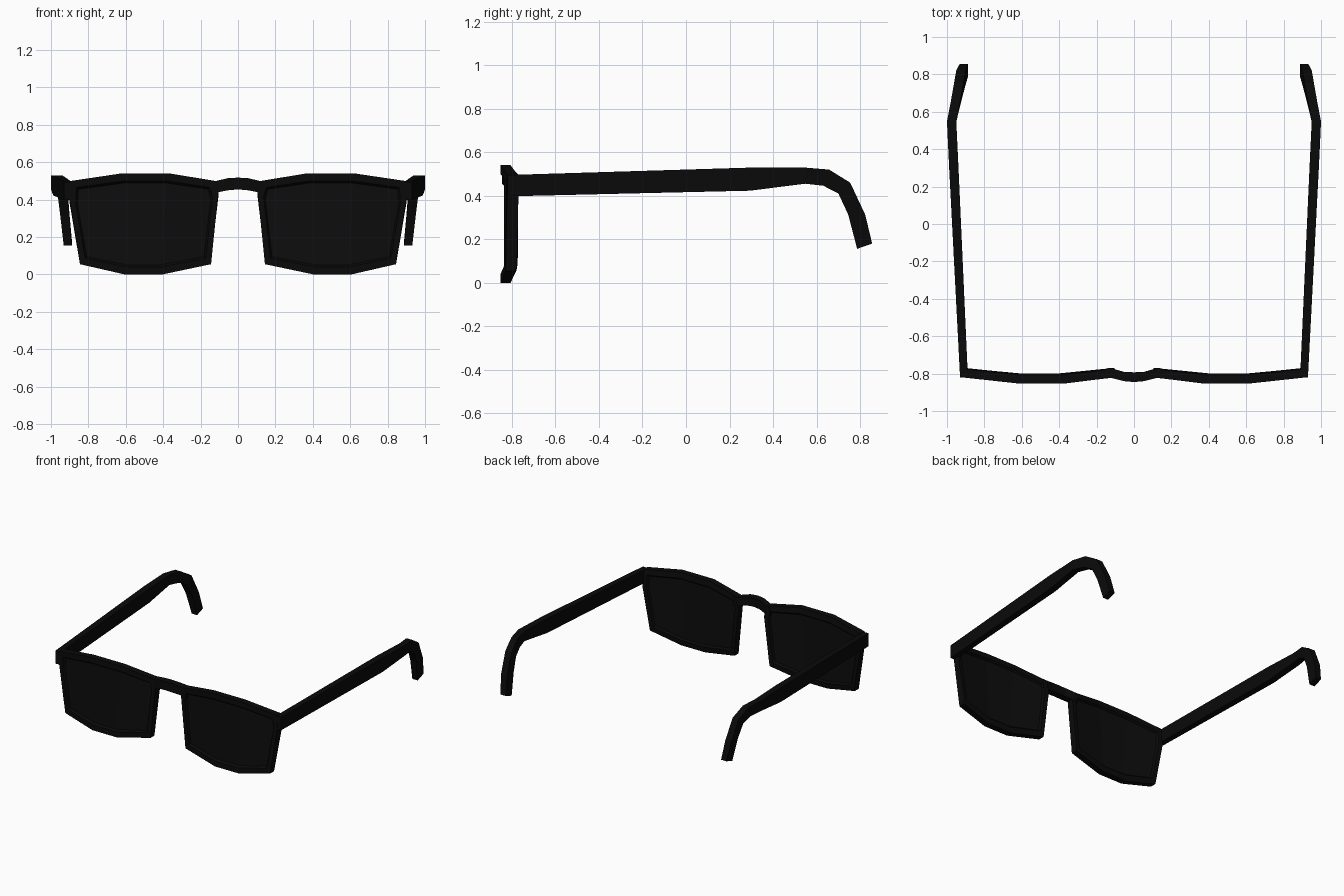
import bpy, bmesh

if "Cube" in bpy.data.objects:
    bpy.data.objects.remove(bpy.data.objects["Cube"], do_unlink=True)


def material(name, value):
    m = bpy.data.materials.new(name)
    m.use_nodes = True
    colour = (value, value, value, 1)
    m.diffuse_color = colour
    bsdf = next(n for n in m.node_tree.nodes if n.type == "BSDF_PRINCIPLED")
    bsdf.inputs["Base Color"].default_value = colour
    bsdf.inputs["Roughness"].default_value = 0.6
    return m


black = material("frame_black", 0.003)
tint = material("lens_black", 0.004)


def finish(bm, name, mat):
    """Turn a left-hand half into a mirrored, flat-shaded object."""
    bmesh.ops.recalc_face_normals(bm, faces=bm.faces)
    mesh = bpy.data.meshes.new(name)
    bm.to_mesh(mesh)
    bm.free()
    mesh.materials.append(mat)
    ob = bpy.data.objects.new(name, mesh)
    bpy.context.collection.objects.link(ob)
    mirror = ob.modifiers.new("mirror", "MIRROR")
    mirror.merge_threshold = 0.0005
    return ob


def loft(bm, sections, cap_start=True, cap_end=True, closed=False):
    """Skin matching rings of points."""
    rings = [[bm.verts.new(p) for p in s] for s in sections]
    pairs = list(zip(rings, rings[1:]))
    if closed:
        pairs.append((rings[-1], rings[0]))
    for a, b in pairs:
        for i in range(len(a)):
            j = (i + 1) % len(a)
            bm.faces.new((a[i], a[j], b[j], b[i]))
    if cap_start and not closed:
        bm.faces.new(rings[0])
    if cap_end and not closed:
        bm.faces.new(rings[-1])


def bow(x):
    """Forward bulge of the front across one eye."""
    if x < 0.364:
        t = (x - 0.12) / 0.244
    else:
        t = (0.9 - x) / 0.27
    return -0.03 * max(0, min(1, t))


# Eye outline: top edge, outer side, bottom edge, inner side
outline = [(0.12, 0.5), (0.364, 0.54), (0.626, 0.54), (0.895, 0.5), (0.9, 0.4),
           (0.845, 0.055), (0.604, 0), (0.406, 0), (0.144, 0.055), (0.105, 0.44)]


def eye_loop(sx, sz, y):
    pts = [(0.5 + (x - 0.5) * sx, 0.27 + (z - 0.27) * sz) for x, z in outline]
    return [(x, y + bow(x), z) for x, z in pts]


# Rims
bm = bmesh.new()
loft(bm, [eye_loop(1, 1, -0.822), eye_loop(0.92, 0.85, -0.822), eye_loop(0.89, 0.8, -0.804),
          eye_loop(0.89, 0.8, -0.785), eye_loop(0.92, 0.85, -0.77), eye_loop(1, 0.85, -0.77),
          eye_loop(1, 1, -0.776)], closed=True)
finish(bm, "rims", black)

# Lenses, folded along the two upright creases
bm = bmesh.new()
for y in (-0.807, -0.783):
    v = [bm.verts.new(p) for p in eye_loop(0.92, 0.86, y)]
    for ids in ((0, 1, 7, 8, 9), (1, 2, 6, 7), (2, 3, 4, 5, 6)):
        f = bm.faces.new([v[i] for i in ids])
        f.normal_update()
        if (f.normal.y < 0) != (y < -0.8):
            f.normal_flip()
bmesh.ops.bridge_loops(bm, edges=[e for e in bm.edges if e.is_boundary])
finish(bm, "lenses", tint)

# Bridge: x, front y, back y, bottom z, top z
bm = bmesh.new()
path = [(0, -0.845, -0.793, 0.455, 0.518), (0.055, -0.84, -0.79, 0.45, 0.515),
        (0.125, -0.822, -0.77, 0.436, 0.498), (0.15, -0.822, -0.772, 0.436, 0.5)]
loft(bm, [[(x, f, lo), (x, b, lo), (x, b, hi), (x, f, hi)]
          for x, f, b, lo, hi in path], cap_start=False)
finish(bm, "bridge", black)

# Temples: inner x, outer x, then y and z of the lower and upper edge
bm = bmesh.new()
path = [(0.888, 0.93, (-0.82, 0.397), (-0.82, 0.495)),
        (0.938, 0.988, (0.294, 0.423), (0.294, 0.529)),
        (0.95, 1.0, (0.547, 0.455), (0.547, 0.529)),
        (0.93, 0.979, (0.63, 0.446), (0.657, 0.52)),
        (0.912, 0.962, (0.7, 0.41), (0.754, 0.46)),
        (0.9, 0.95, (0.745, 0.313), (0.823, 0.313)),
        (0.888, 0.932, (0.786, 0.156), (0.855, 0.18))]
loft(bm, [[(a, *lo), (b, *lo), (b, *hi), (a, *hi)] for a, b, lo, hi in path])
finish(bm, "temples", black)
